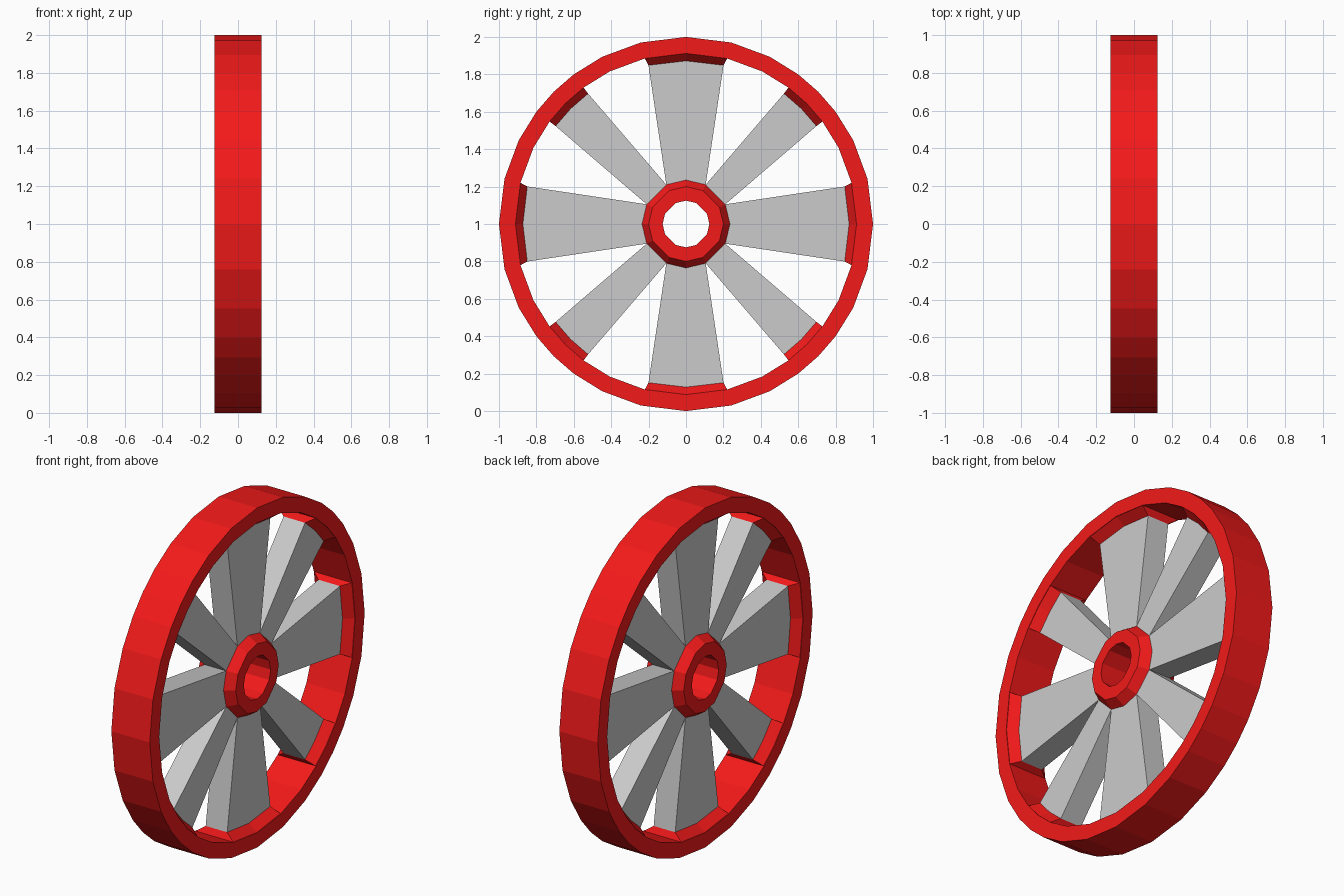
import bpy
import math

if "Cube" in bpy.data.objects:
    bpy.data.objects.remove(bpy.data.objects["Cube"])

CZ = 1.0          # axle height
HALF = 0.125      # half width of rim and hub
SPOKE = 0.07      # half thickness of spokes

# facet angles per quarter turn (uneven, so spokes land on facet corners)
RIM_Q = [0, 14.0, 26.6, 36.9, 45, 53.1, 63.4, 76.0]
HUB_Q = [0, 26.6, 63.4]
RIM = [q * 90 + a for q in range(4) for a in RIM_Q]
HUB = [q * 90 + a for q in range(4) for a in HUB_Q]

red = bpy.data.materials.new("red_paint")
red.diffuse_color = (0.9, 0.01, 0.01, 1)
red.use_nodes = True
red.node_tree.nodes["Principled BSDF"].inputs["Base Color"].default_value = red.diffuse_color


def pt(x, r, deg):
    a = math.radians(deg)
    return (x, r * math.cos(a), CZ + r * math.sin(a))


def make(name, verts, faces, mat=None):
    me = bpy.data.meshes.new(name)
    me.from_pydata(verts, [], faces)
    ob = bpy.data.objects.new(name, me)
    bpy.context.collection.objects.link(ob)
    if mat:
        me.materials.append(mat)
    return ob


def lathe(name, profile, angles, mat):
    """Sweep a closed (x, radius) profile around the axle."""
    n, m = len(profile), len(angles)
    verts = [pt(x, r, a) for a in angles for x, r in profile]
    faces = []
    for i in range(m):
        j = (i + 1) % m
        for k in range(n):
            l = (k + 1) % n
            faces.append((i * n + k, i * n + l, j * n + l, j * n + k))
    return make(name, verts, faces, mat)


def loft(name, front, mat=None):
    """Loft (outer loop -> inner loop) given as lists of (x half width, r, angle)."""
    outer, inner = front
    verts, faces = [], []
    loops = []
    for row in (outer, inner):
        loop = [pt(x, r, a) for x, r, a in row]
        loop += [pt(-x, r, a) for x, r, a in reversed(row)]
        loops.append(loop)
        verts += loop
    n = len(loops[0])
    for k in range(n):
        l = (k + 1) % n
        faces.append((k, n + k, n + l, l))
    return make(name, verts, faces, mat)


# rim and hub
lathe("rim", [(-HALF, 0.912), (-HALF, 1.0), (HALF, 1.0), (HALF, 0.912)], RIM, red)
lathe("hub", [(-HALF, 0.125), (-HALF, 0.2), (-SPOKE, 0.235),
              (SPOKE, 0.235), (HALF, 0.2), (HALF, 0.125)], HUB, red)

# eight spokes, wide on the axes and narrow on the diagonals, each with a red rim pad
for i in range(8):
    c = i * 45
    wide = i % 2 == 0
    ro, ri = (14.0, 26.6) if wide else (8.1, 18.4)
    rt = 13.3 if wide else 8.1
    mid = 0.235 if wide else 0.235 * math.cos(math.radians(18.4))
    base = [(HALF, 0.914, c + s * ro) for s in (-1, 0, 1)]
    tip = [(SPOKE, 0.872, c + s * rt) for s in (-1, 0, 1)]
    root = [(SPOKE, 0.235, c - ri), (SPOKE, mid, c), (SPOKE, 0.235, c + ri)]
    loft(f"rim_pad_{i + 1}", (base, tip), red)
    loft(f"spoke_{i + 1}", (tip, root))
